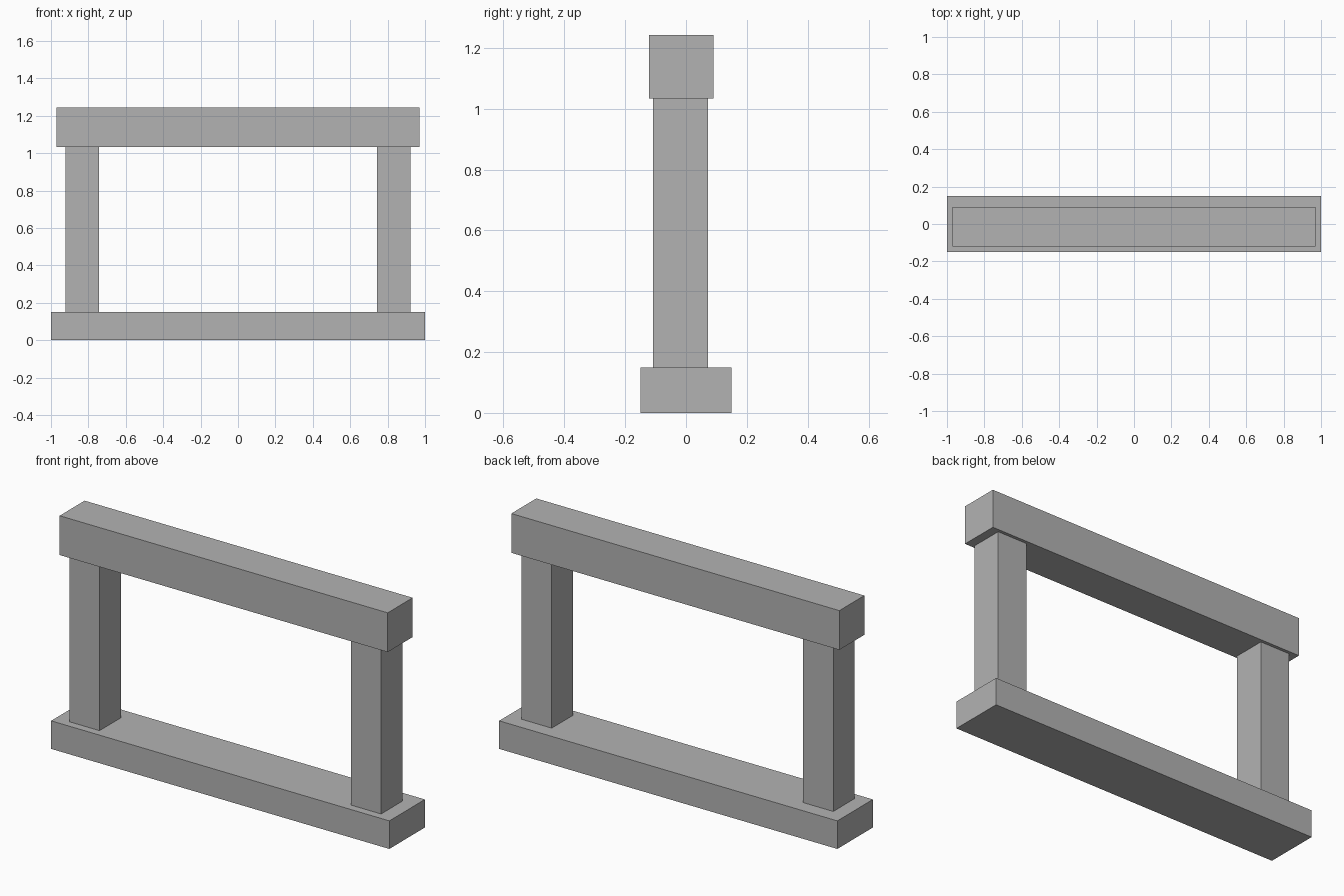
import bpy

# Remove the default cube
cube = bpy.data.objects.get("Cube")
if cube:
    bpy.data.objects.remove(cube, do_unlink=True)

# Plain grey material
GREY = (0.45, 0.45, 0.45, 1.0)
grey = bpy.data.materials.new("plain_grey")
grey.use_nodes = True
grey.diffuse_color = GREY
grey.node_tree.nodes["Principled BSDF"].inputs["Base Color"].default_value = GREY


def block(name, low, high):
    """Add a box spanning two opposite corners."""
    centre = [(a + b) / 2 for a, b in zip(low, high)]
    bpy.ops.mesh.primitive_cube_add(size=1, location=centre)
    obj = bpy.context.object
    obj.name = name
    obj.scale = [b - a for a, b in zip(low, high)]
    bpy.ops.object.transform_apply(location=False, rotation=False, scale=True)
    obj.data.materials.append(grey)
    return obj


BASE_TOP, BEAM_BOTTOM, HEIGHT = 0.15, 1.033, 1.243

# Base slab
block("base_slab", (-1, -0.15, 0), (1, 0.15, BASE_TOP))

# Upright posts, set slightly towards the front
for side, inner, outer in (("left", 0.743, 0.922), ("right", -0.743, -0.922)):
    block(side + "_post",
          (min(inner, outer), -0.108, BASE_TOP),
          (max(inner, outer), 0.073, BEAM_BOTTOM))

# Top beam
block("top_beam", (-0.97, -0.121, BEAM_BOTTOM), (0.97, 0.09, HEIGHT))
